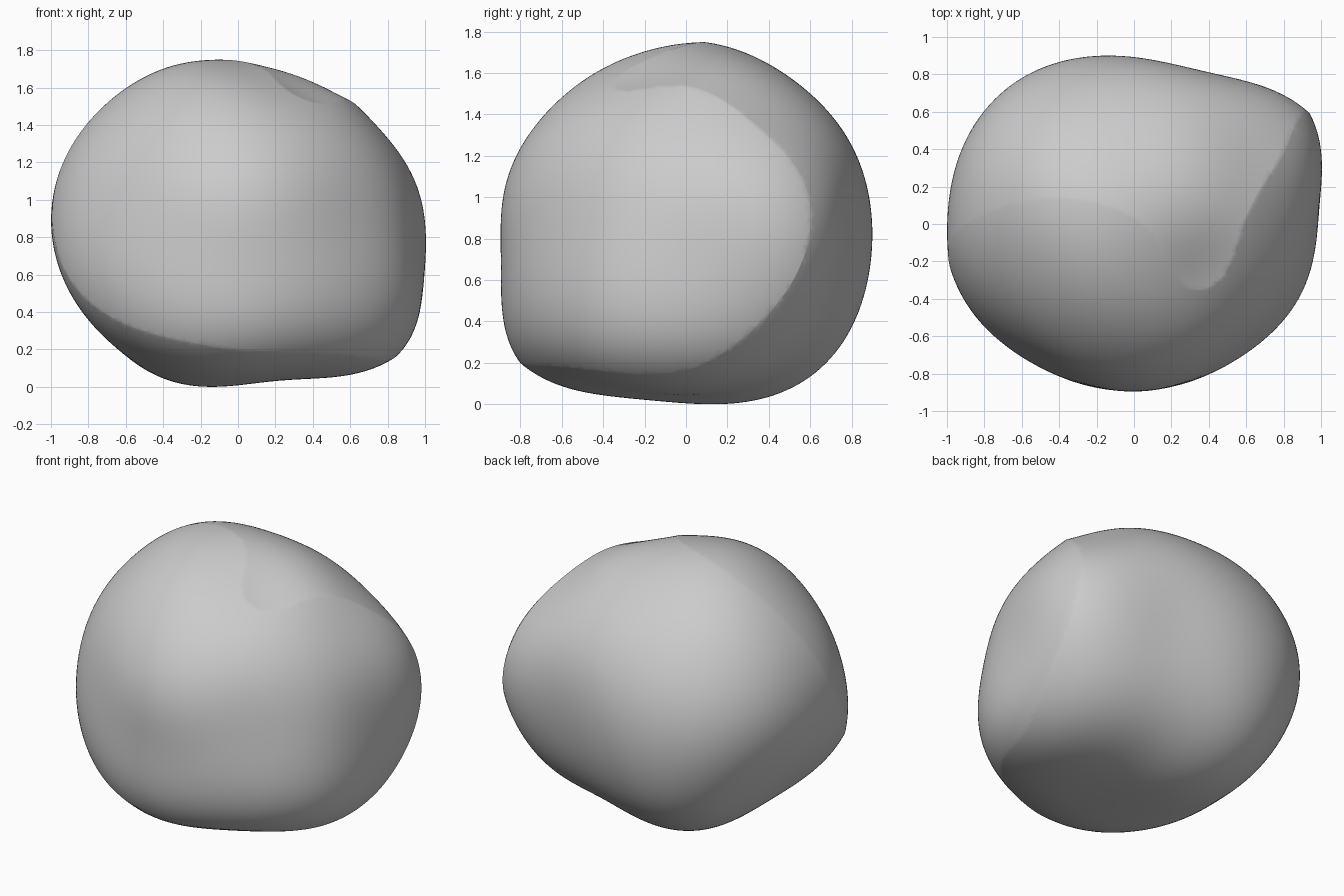
import bpy, bmesh, math
from mathutils import Vector

cube = bpy.data.objects.get("Cube")
if cube:
    bpy.data.objects.remove(cube, do_unlink=True)

MIDDLE = Vector((0, 0, .87))
SOFTNESS = 7       # how tightly each pull is focused
DAMPING = .04      # keeps the pulled surface fair
CLEARANCE = 1.025  # how far each shell stays outside the other's swell

# Closed ridge that winds round the body where its two shells meet
RIDGE = [
    (-.1, .08, 1.74), (-.45, .155, 1.67), (-.75, .08, 1.46), (-.92, -.03, 1.22),
    (-.99, -.17, .92), (-.8, -.51, .45), (-.4, -.75, .26), (0, -.83, .2),
    (.4, -.68, .18), (.78, -.3, .145), (.89, .1, .18), (.95, .4, .42),
    (.94, .6, .8), (.87, .5, 1.15), (.72, .25, 1.4), (.6, .05, 1.52),
    (.44, -.34, 1.49), (.15, -.1, 1.68)]

# Points on the swell of each shell
FRONT = [
    (0, -.9, .77), (.62, -.65, .75), (1, .22, .72), (-.6, -.7, .75),
    (-.1, -.6, 1.47), (.97, -.05, .75), (-.1, -.25, 1.68),
    (-.55, -.12, 1.58), (0, -.88, .5), (.97, .15, .45), (-.65, -.4, 1.35)]
BACK = [
    (0, 0, 0), (-.15, .9, .83), (.58, .76, .78), (-.65, .75, .83),
    (-.93, .38, .9), (-.05, .6, 1.49), (-.35, .7, .24), (-.45, .38, .08),
    (.6, 0, .06), (-.75, .15, .32), (.32, .03, 1.65), (.1, -.6, .09),
    (-.5, .62, 1.36), (.45, .45, 1.48), (.69, .68, 1.1), (-.1, .3, 1.68)]


def ellipsoid_reach(d, centre, size):
    """Distance from MIDDLE to an ellipsoid along direction d."""
    o = Vector([(m - c) / s for m, c, s in zip(MIDDLE, centre, size)])
    v = Vector([a / s for a, s in zip(d, size)])
    a, b, c = v.dot(v), o.dot(v), o.dot(o) - 1
    return (math.sqrt(b * b - a * c) - b) / a


def make_shell(name, own, other, centre, size):
    """Ellipsoid with soft pulls through its own points and the ridge."""
    pulls = []
    for points, outside in ((own + RIDGE, False), (other, True)):
        for p in points:
            v = Vector(p) - MIDDLE
            d = v.normalized()
            base = ellipsoid_reach(d, centre, size)
            goal = max(base, v.length * CLEARANCE) if outside else v.length
            pulls.append((d, goal - base))
    kernel = [[math.exp(SOFTNESS * (d.dot(e) - 1)) for e, _ in pulls]
              for d, _ in pulls]
    weight = [0.0] * len(pulls)
    for _ in range(300):
        for i, (_, gap) in enumerate(pulls):
            rest = sum(k * w for k, w in zip(kernel[i], weight)) - weight[i]
            weight[i] = (gap - rest) / (1 + DAMPING)

    bm = bmesh.new()
    bmesh.ops.create_icosphere(bm, subdivisions=6, radius=1)
    for v in bm.verts:
        d = v.co.normalized()
        reach = ellipsoid_reach(d, centre, size)
        for (e, _), w in zip(pulls, weight):
            reach += w * math.exp(SOFTNESS * (d.dot(e) - 1))
        v.co = MIDDLE + d * reach
    mesh = bpy.data.meshes.new(name)
    bm.to_mesh(mesh)
    bm.free()
    obj = bpy.data.objects.new(name, mesh)
    bpy.context.collection.objects.link(obj)
    return obj


# The body is what the two shells have in common
body = make_shell("ridged_body", FRONT, BACK, (0, .1, .8), (1, 1, .94))
cutter = make_shell("back_shell", BACK, FRONT, (.1, -.1, .87), (1.12, 1, .88))
cutter.hide_render = True
common = body.modifiers.new("common", 'BOOLEAN')
common.operation = 'INTERSECT'
common.solver = 'EXACT'
common.object = cutter
graph = bpy.context.evaluated_depsgraph_get()
mesh = bpy.data.meshes.new_from_object(body.evaluated_get(graph))
body.modifiers.clear()
body.data = mesh
bpy.data.objects.remove(cutter, do_unlink=True)

# Rest the lowest point on the ground
drop = min(v.co.z for v in mesh.vertices)
for v in mesh.vertices:
    v.co.z -= drop

# Plain grey material
grey = bpy.data.materials.new("plain grey")
grey.use_nodes = True
colour = (.6, .6, .6, 1)
grey.diffuse_color = colour
grey.node_tree.nodes["Principled BSDF"].inputs["Base Color"].default_value = colour
mesh.materials.clear()
mesh.materials.append(grey)

# Smooth shading with a crisp ridge
bpy.ops.object.select_all(action='DESELECT')
body.select_set(True)
bpy.context.view_layer.objects.active = body
bpy.ops.object.shade_smooth_by_angle(angle=math.radians(20))
